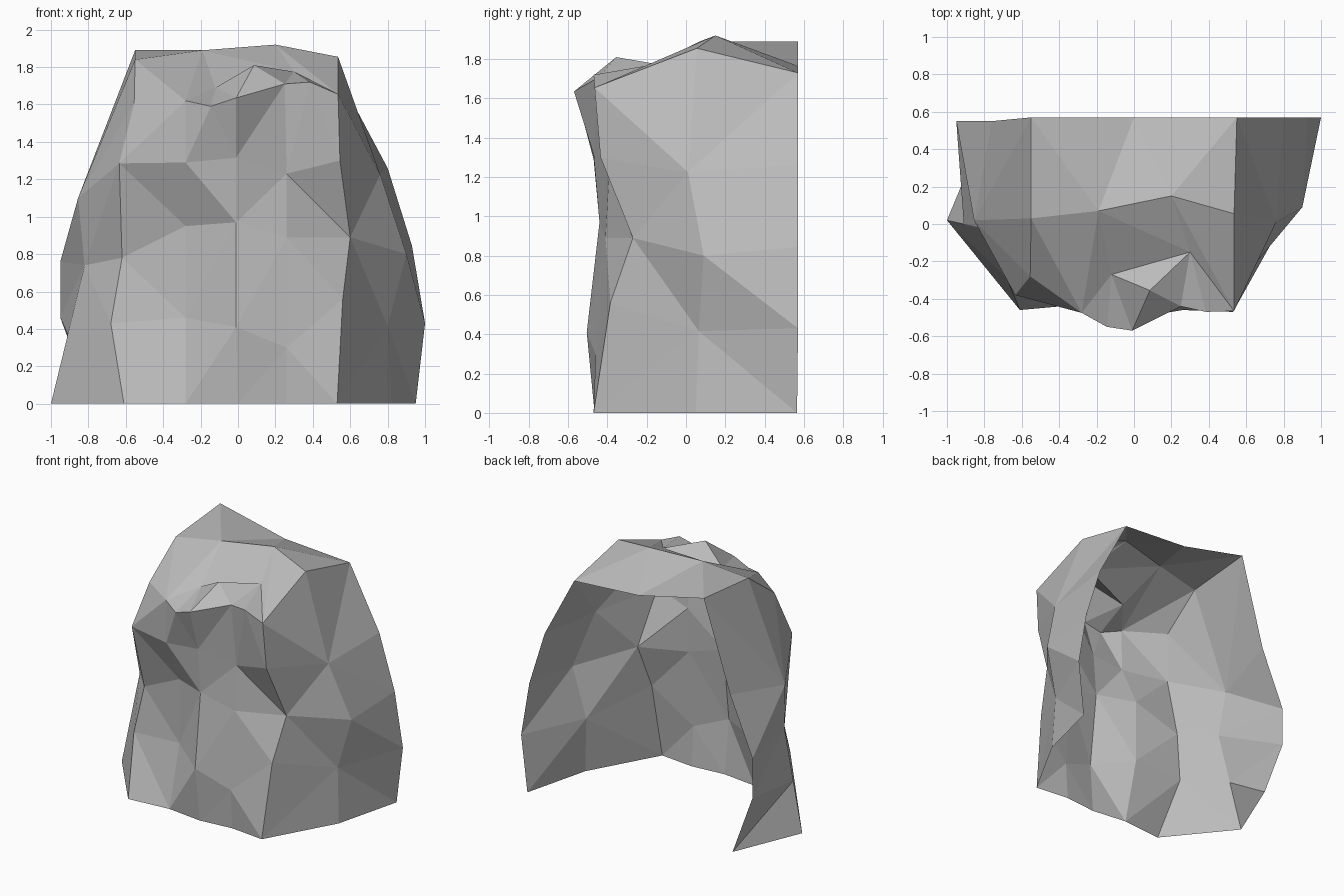
import bpy
import bmesh

default_cube = bpy.data.objects.get("Cube")
if default_cube:
    bpy.data.objects.remove(default_cube, do_unlink=True)

# Stone colour
stone = bpy.data.materials.new("stone_grey")
stone.use_nodes = True
stone.diffuse_color = (0.5, 0.5, 0.5, 1)
stone.node_tree.nodes["Principled BSDF"].inputs["Base Color"].default_value = (0.5, 0.5, 0.5, 1)

bm = bmesh.new()


def column(*points):
    """Vertices of one upright profile, from the ground to the rim."""
    return [bm.verts.new(point) for point in points]


def triangle(*corners):
    bm.faces.new(corners)


def strip(left, right, diagonals):
    """Join two profiles; each letter says which way a cell is split:
    u = rising to the right, d = falling, x = left open."""
    for row, split in enumerate(diagonals):
        a, b = left[row], right[row]
        c, d = right[row + 1], left[row + 1]
        if split == "u":
            triangle(a, b, c)
            triangle(a, c, d)
        elif split == "d":
            triangle(a, b, d)
            triangle(b, c, d)


# Upright profiles, around the shell from the right back edge to the left back edge
right_back = column((-.78, .55, 0), (-.95, .55, .46), (-.95, .55, .76), (-.76, .55, 1.2), (-.55, .57, 1.89))
right_side = column((-1, .02, 0), (-.91, 0, .37), (-.82, -.02, .74), (-.855, .02, 1.1), (-.55, .03, 1.84))
right_corner = column((-.61, -.46, 0), (-.68, -.29, .43), (-.62, -.25, .78), (-.635, -.38, 1.285), (-.555, -.28, 1.61))
front_right = column((-.28, -.43, 0), (-.28, -.31, .46), (-.28, -.31, .95), (-.28, -.47, 1.29), (-.28, -.475, 1.62))
front_middle = column((0, -.465, 0), (-.01, -.505, .41), (-.01, -.44, .97), (-.01, -.47, 1.315), (-.01, -.57, 1.635))
front_left = column((.26, -.44, 0), (.26, -.46, .3), (.26, -.41, .89), (.26, -.39, 1.23), (.25, -.44, 1.71))
left_corner = column((.53, -.47, 0), (.56, -.385, .56), (.6, -.27, .89), (.545, -.435, 1.3), (.535, -.465, 1.655))
left_side = column((.82, .05, 0), (.8, .065, .416), (.9, .09, .8), (.76, .01, 1.225), (.535, .055, 1.855))
left_back = column((.95, .565, 0), (1, .57, .43), (.93, .57, .845), (.8, .57, 1.26), (.55, .57, 1.73))

# Walls
strip(right_back, right_side, "uuud")
strip(right_side, right_corner, "uduu")
strip(right_corner, front_right, "dddu")
strip(front_right, front_middle, "uudx")
strip(front_middle, front_left, "uuuu")
strip(front_left, left_corner, "dddx")
strip(left_corner, left_side, "udud")
strip(left_side, left_back, "dddu")

# Overhanging brow and the bump above it
brow_right, brow_left = column((-.145, -.55, 1.59), (.385, -.47, 1.72))
bump_right, bump_front, bump_left = column((-.12, -.27, 1.69), (.085, -.355, 1.81), (.3, -.15, 1.775))
rim_right, rim_middle, rim_left = front_right[-1], front_middle[-1], front_left[-1]
triangle(front_right[3], brow_right, rim_right)
triangle(front_right[3], front_middle[3], brow_right)
triangle(front_middle[3], rim_middle, brow_right)
triangle(front_left[3], left_corner[3], brow_left)
triangle(left_corner[3], left_corner[4], brow_left)
triangle(front_left[3], brow_left, rim_left)
triangle(rim_right, brow_right, bump_right)
triangle(brow_right, rim_middle, bump_right)
triangle(rim_middle, bump_front, bump_right)
triangle(rim_middle, rim_left, bump_front)
triangle(rim_left, bump_left, bump_front)
triangle(bump_right, bump_front, bump_left)
triangle(rim_left, brow_left, bump_left)
triangle(brow_left, left_corner[4], bump_left)

# Sloping forehead up to the ridge
ridge_right, ridge_left = column((-.19, .07, 1.89), (.2, .15, 1.92))
triangle(right_side[4], right_corner[4], rim_right)
triangle(right_side[4], rim_right, ridge_right)
triangle(ridge_right, rim_right, bump_right)
triangle(ridge_right, bump_right, bump_left)
triangle(ridge_right, bump_left, ridge_left)
triangle(ridge_left, bump_left, left_corner[4])
triangle(ridge_left, left_corner[4], left_side[4])

# Roof behind the ridge
(back_middle,) = column((0, .57, 1.765))
triangle(right_back[4], right_side[4], ridge_right)
triangle(right_back[4], ridge_right, back_middle)
triangle(ridge_right, ridge_left, back_middle)
triangle(ridge_left, left_back[4], back_middle)
triangle(ridge_left, left_side[4], left_back[4])

# Open-backed rock shell, flat shaded
mesh = bpy.data.meshes.new("rock_shell")
bm.to_mesh(mesh)
bm.free()
mesh.materials.append(stone)
rock = bpy.data.objects.new("rock_shell", mesh)
bpy.context.collection.objects.link(rock)
